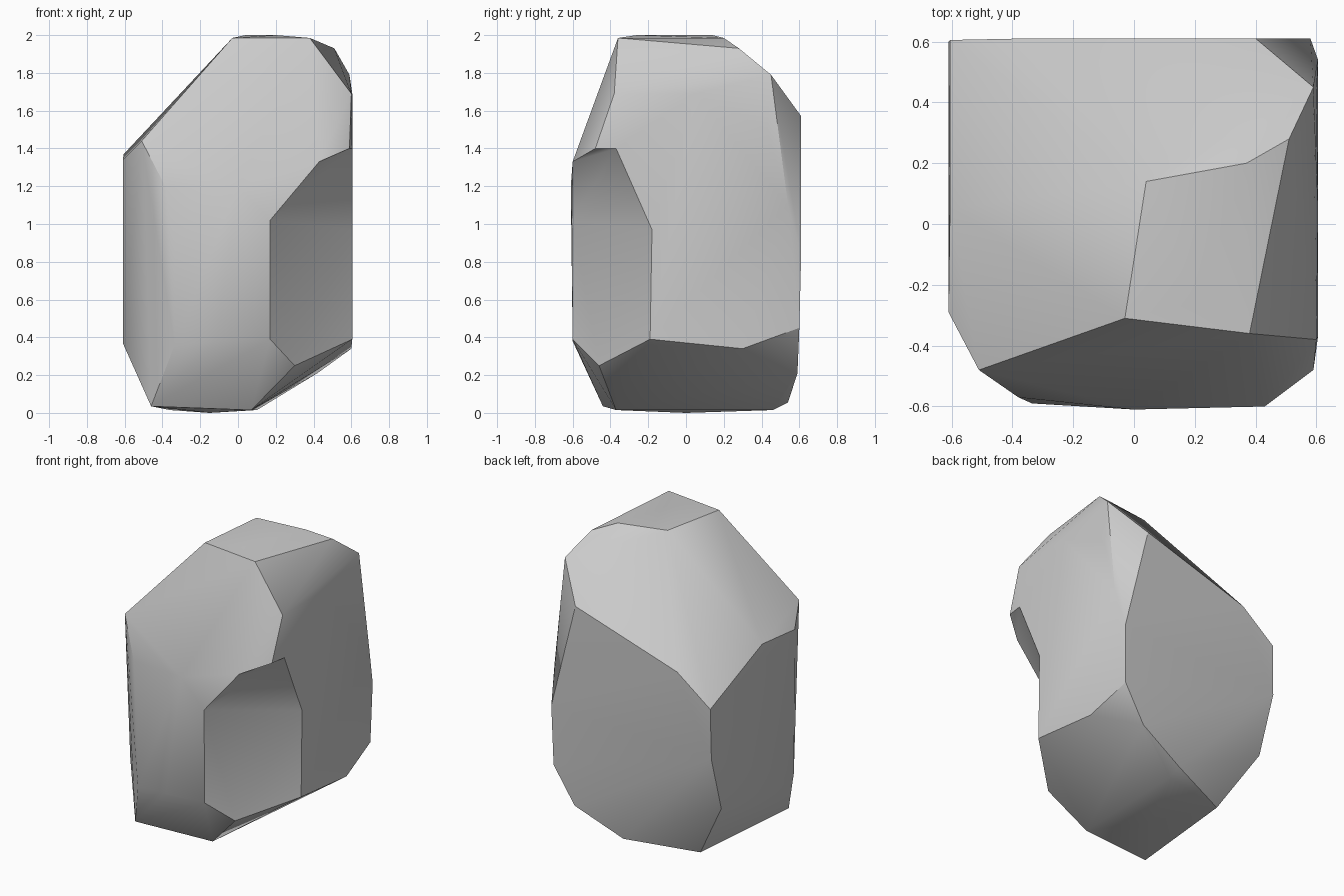
import bpy, bmesh
from mathutils import Vector

if "Cube" in bpy.data.objects:
    bpy.data.objects.remove(bpy.data.objects["Cube"])


def hull_object(name, points):
    """Closed convex solid wrapped around a handful of corner points."""
    bm = bmesh.new()
    for p in points:
        bm.verts.new(p)
    res = bmesh.ops.convex_hull(bm, input=bm.verts[:])
    junk = {g for g in res["geom_interior"] + res["geom_unused"]
            if isinstance(g, bmesh.types.BMVert)}
    bmesh.ops.delete(bm, geom=list(junk), context='VERTS')
    bmesh.ops.recalc_face_normals(bm, faces=bm.faces[:])
    mesh = bpy.data.meshes.new(name)
    bm.to_mesh(mesh)
    bm.free()
    obj = bpy.data.objects.new(name, mesh)
    bpy.context.collection.objects.link(obj)
    return obj


# Crown and shoulder corners
crown = [(-.03, -.31, 1.985), (.04, .14, 2), (.20, -.26, 2), (.38, -.36, 1.985),
         (.37, .20, 1.985), (.51, .28, 1.93),
         (.60, -.38, 1.69), (.605, .05, 1.69), (.59, .45, 1.79)]
# Chipped front right corner
chip = [(.17, -.605, 1.02), (.43, -.60, 1.33), (.59, -.48, 1.40), (.605, -.37, 1.40),
        (.605, -.18, .97), (.605, -.19, .39), (.30, -.46, .25), (.17, -.60, .39)]
# Front left bevel
front_left = [(-.51, -.48, 1.44), (-.38, -.57, 1.19), (-.335, -.59, .88),
              (-.335, -.59, .36), (-.61, -.29, 1.34), (-.61, -.28, .37),
              (0, -.61, 1.2), (-.12, -.60, .38)]
# Back and left walls
walls = [(-.605, .05, 1.37), (-.605, .605, 1.14), (-.61, .60, .80), (-.60, .48, .42),
         (-.36, .61, 1.33), (.40, .61, 1.57), (.60, .43, 1.50), (.605, .54, 1.10),
         (.58, .61, .85), (.57, .60, .45), (.60, .15, .37), (.60, .30, .34),
         (.42, .59, .21)]
# Underside
base = [(.07, -.37, .015), (.09, .54, .055), (.10, .46, .015), (-.36, .36, .015),
        (-.46, -.44, .035), (-.15, 0, 0)]

rock = hull_object("rock", crown + chip + front_left + walls + base)

# Carve the hollow of the chipped corner
out = Vector((.5, -.5, 0))
cutter = hull_object("chip_cutter", chip + [Vector(p) + out for p in chip])
cutter.hide_render = True
mod = rock.modifiers.new("chip", 'BOOLEAN')
mod.operation = 'DIFFERENCE'
mod.solver = 'EXACT'
mod.object = cutter

bpy.context.view_layer.objects.active = rock
rock.select_set(True)
bpy.ops.object.modifier_apply(modifier=mod.name)
bpy.data.objects.remove(cutter)

# Soft faces with crisp ridges
bpy.ops.object.shade_smooth_by_angle(angle=.52)
